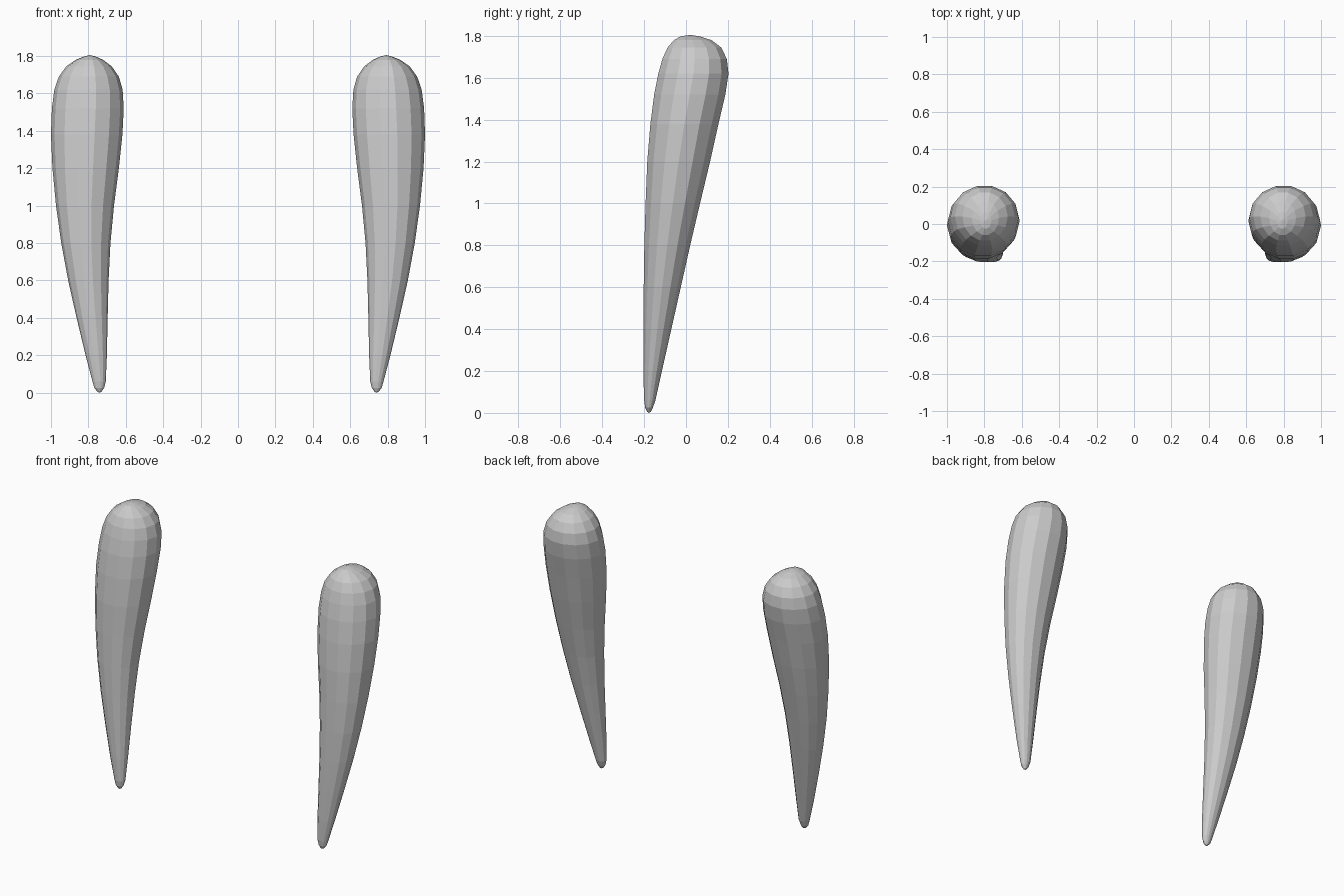
import bpy, bmesh
from math import cos, sin, pi

SIDES = 14

# Horn outline: z, x min, x max, y min, y max
PROFILE = [
    (0.005, 0.730, 0.751, -0.186, -0.168),
    (0.025, 0.716, 0.768, -0.195, -0.158),
    (0.06, 0.707, 0.778, -0.200, -0.146),
    (0.20, 0.701, 0.815, -0.204, -0.115),
    (0.40, 0.697, 0.863, -0.204, -0.070),
    (0.60, 0.692, 0.908, -0.202, -0.025),
    (0.80, 0.682, 0.945, -0.199, 0.020),
    (1.00, 0.663, 0.973, -0.193, 0.067),
    (1.20, 0.637, 0.992, -0.185, 0.115),
    (1.38, 0.618, 1.000, -0.170, 0.155),
    (1.52, 0.611, 0.995, -0.152, 0.188),
    (1.62, 0.617, 0.982, -0.132, 0.203),
    (1.69, 0.637, 0.958, -0.113, 0.195),
    (1.745, 0.675, 0.918, -0.088, 0.168),
    (1.78, 0.722, 0.867, -0.058, 0.122),
    (1.798, 0.762, 0.822, -0.025, 0.065),
]
BOTTOM = (0.74, -0.177, 0.0)
TOP = (0.792, 0.02, 1.805)

bm = bmesh.new()
# Tapered rings
rings = []
for z, x0, x1, y0, y1 in PROFILE:
    cx, cy = (x0 + x1) / 2, (y0 + y1) / 2
    rx, ry = (x1 - x0) / 2, (y1 - y0) / 2 / cos(pi / SIDES)
    rings.append([bm.verts.new((cx + rx * cos(2 * pi * i / SIDES),
                                cy + ry * sin(2 * pi * i / SIDES), z))
                  for i in range(SIDES)])
low, high = bm.verts.new(BOTTOM), bm.verts.new(TOP)

# Side quads and closing fans
for i in range(SIDES):
    j = (i + 1) % SIDES
    for a, b in zip(rings, rings[1:]):
        bm.faces.new((a[i], a[j], b[j], b[i]))
    bm.faces.new((low, rings[0][j], rings[0][i]))
    bm.faces.new((high, rings[-1][i], rings[-1][j]))
bmesh.ops.recalc_face_normals(bm, faces=bm.faces)

mesh = bpy.data.meshes.new("tapered_horns")
bm.to_mesh(mesh)
bm.free()
horns = bpy.data.objects.new("tapered_horns", mesh)
bpy.context.collection.objects.link(horns)

# Matching horn on the other side
mirror = horns.modifiers.new("mirror", 'MIRROR')
mirror.use_axis[0] = True
mirror.use_mirror_merge = False
